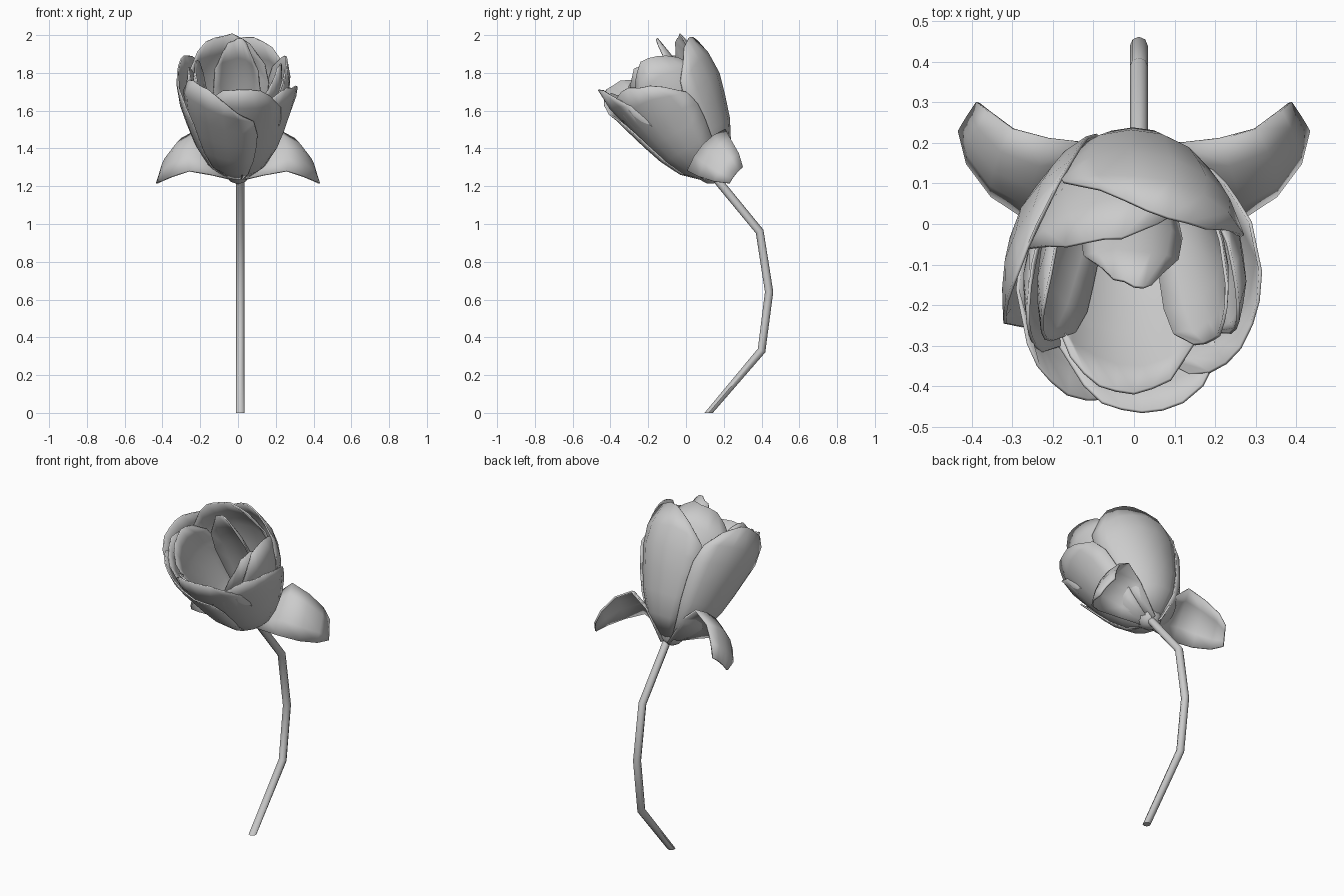
import bpy, bmesh, math, random
from mathutils import Vector

random.seed(4)
old = bpy.data.objects.get("Cube")
if old:
    bpy.data.objects.remove(old)

GREY = (0.6, 0.6, 0.6, 1)
mat = bpy.data.materials.new("soft grey")
mat.use_nodes = True
mat.diffuse_color = GREY
mat.node_tree.nodes["Principled BSDF"].inputs["Base Color"].default_value = GREY

# Flower frame: base point, leaning axis, forward direction
BASE = Vector((0, 0.15, 1.24))
AXIS = Vector((0, -0.52, 0.854))
FRONT = Vector((0, -0.854, -0.52))
SIDE = Vector((1, 0, 0))
PROFILE = [(0, .03), (.06, .11), (.15, .175), (.27, .222), (.38, .252), (.5, .285), (.62, .292), (.8, .265)]
WIDTH = [.8, 1, 1.05, 1.05, 1.03, .92, .6]


def radius_at(h, a):
    """Flower radius at a height; the lower part is fuller at the back."""
    fuller = .1 - .5 * max(0, h - .5)
    for (h0, r0), (h1, r1) in zip(PROFILE, PROFILE[1:]):
        if h <= h1:
            break
    r = r0 + (r1 - r0) * (h - h0) / (h1 - h0)
    return r * (1 - fuller * math.cos(a))


def loft(name, rows, closed=False, thickness=0, angle=60):
    """Skin rows of points into one smooth-shaded object."""
    bm = bmesh.new()
    grid = [[bm.verts.new(p) for p in row] for row in rows]
    n = len(grid[0])
    for a, b in zip(grid, grid[1:]):
        for i in range(n if closed else n - 1):
            j = (i + 1) % n
            bm.faces.new((a[i], a[j], b[j], b[i]))
    if closed:
        bm.faces.new(grid[0][::-1])
        bm.faces.new(grid[-1])
    bmesh.ops.recalc_face_normals(bm, faces=bm.faces)
    mesh = bpy.data.meshes.new(name)
    bm.to_mesh(mesh)
    bm.free()
    mesh.materials.append(mat)
    obj = bpy.data.objects.new(name, mesh)
    bpy.context.collection.objects.link(obj)
    bpy.ops.object.select_all(action='DESELECT')
    obj.select_set(True)
    bpy.context.view_layer.objects.active = obj
    bpy.ops.object.shade_smooth_by_angle(angle=math.radians(angle))
    if thickness:
        mod = obj.modifiers.new("thickness", 'SOLIDIFY')
        mod.thickness = thickness
        mod.offset = 0
    return obj


def petal(name, centre, half, height, scale, skew=0, twist=.012, drop=.1):
    """Cupped petal round the flower axis; centre 0 faces forward, skew lifts one side."""
    rows = []
    last = len(WIDTH) - 1
    for k, w in enumerate(WIDTH):
        t = k / last
        row = []
        for i in range(7):
            v = i / 3 - 1
            h = height * t * (1 - drop * v * v * t + skew * v * t)
            a = math.radians(centre + half * w * v)
            r = radius_at(h, a) * scale + twist * v * t
            if k >= last - 1:
                h += random.uniform(-.01, .01)
            row.append(BASE + AXIS * h + (FRONT * math.cos(a) + SIDE * math.sin(a)) * r)
        rows.append(row)
    return loft(name, rows, thickness=.008)


# Petals: name, centre angle, half angle, height, scale, skew
for spec in [
    ("outer_petal_front_right", -34, 56, .7, 1.04, -.06),
    ("outer_petal_front_left", 62, 54, .64, 1.04, -.04),
    ("outer_petal_back", 163, 54, .7, 1.02, 0),
    ("outer_petal_side_right", -103, 46, .7, 1.1, 0),
    ("middle_petal_front", 4, 52, .73, 1, 0),
    ("middle_petal_back", 198, 54, .75, .92, 0),
    ("middle_petal_left", 97, 48, .73, .94, 0),
    ("middle_petal_right", -82, 46, .7, .94, 0),
    ("inner_petal_front", -10, 50, .68, .9, 0),
    ("inner_petal_left", 74, 48, .71, .78, .04),
    ("inner_petal_right", -84, 48, .71, .82, -.04),
    ("inner_petal_back", 180, 54, .79, .5, 0),
]:
    petal(*spec)

# Sepals: back and front edge points, arched between, mirrored for the other side
EDGES = [
    ((.02, .20, 1.25), (.01, .11, 1.23)),
    ((.12, .20, 1.42), (.14, .05, 1.26)),
    ((.21, .21, 1.50), (.26, .01, 1.28)),
    ((.30, .235, 1.45), (.35, .07, 1.25)),
    ((.36, .28, 1.37), (.41, .15, 1.225)),
    ((.385, .30, 1.30), (.43, .23, 1.215)),
]
for name, sign in (("sepal_left", 1), ("sepal_right", -1)):
    rows = []
    for k, (back, front) in enumerate(EDGES):
        b, f = Vector(back), Vector(front)
        arch = .04 * math.sin(math.pi * (k + .3) / 5.6)
        row = []
        for i in range(5):
            s = i / 4
            p = b.lerp(f, s) + Vector((.5, -.5, .7)) * arch * 4 * s * (1 - s)
            row.append((p.x * sign, p.y, p.z))
        rows.append(row)
    loft(name, rows, thickness=.01, angle=85)

# Bent stem, cut level at the ground
PATH = [(.12, 0), (.40, .33), (.44, .64), (.39, .96), (.16, 1.24)]
rows = []
for k, (y, z) in enumerate(PATH):
    y0, z0 = PATH[max(k - 1, 0)]
    y1, z1 = PATH[min(k + 1, len(PATH) - 1)]
    across = Vector((0, z1 - z0, y0 - y1)).normalized() if k else Vector((0, 1, 0))
    rows.append([Vector((.012, y, z)) + .022 * (SIDE * math.cos(a) + across * math.sin(a))
                 for a in (math.tau * i / 8 for i in range(8))])
loft("stem", rows, closed=True, angle=50)

# Small cup joining petals to stem
rows = []
for h, r in ((-.02, .02), (0, .05), (.04, .075), (.07, .05)):
    rows.append([BASE + AXIS * h + r * (SIDE * math.cos(a) + FRONT * math.sin(a))
                 for a in (math.tau * i / 10 for i in range(10))])
loft("flower_base", rows, closed=True)
